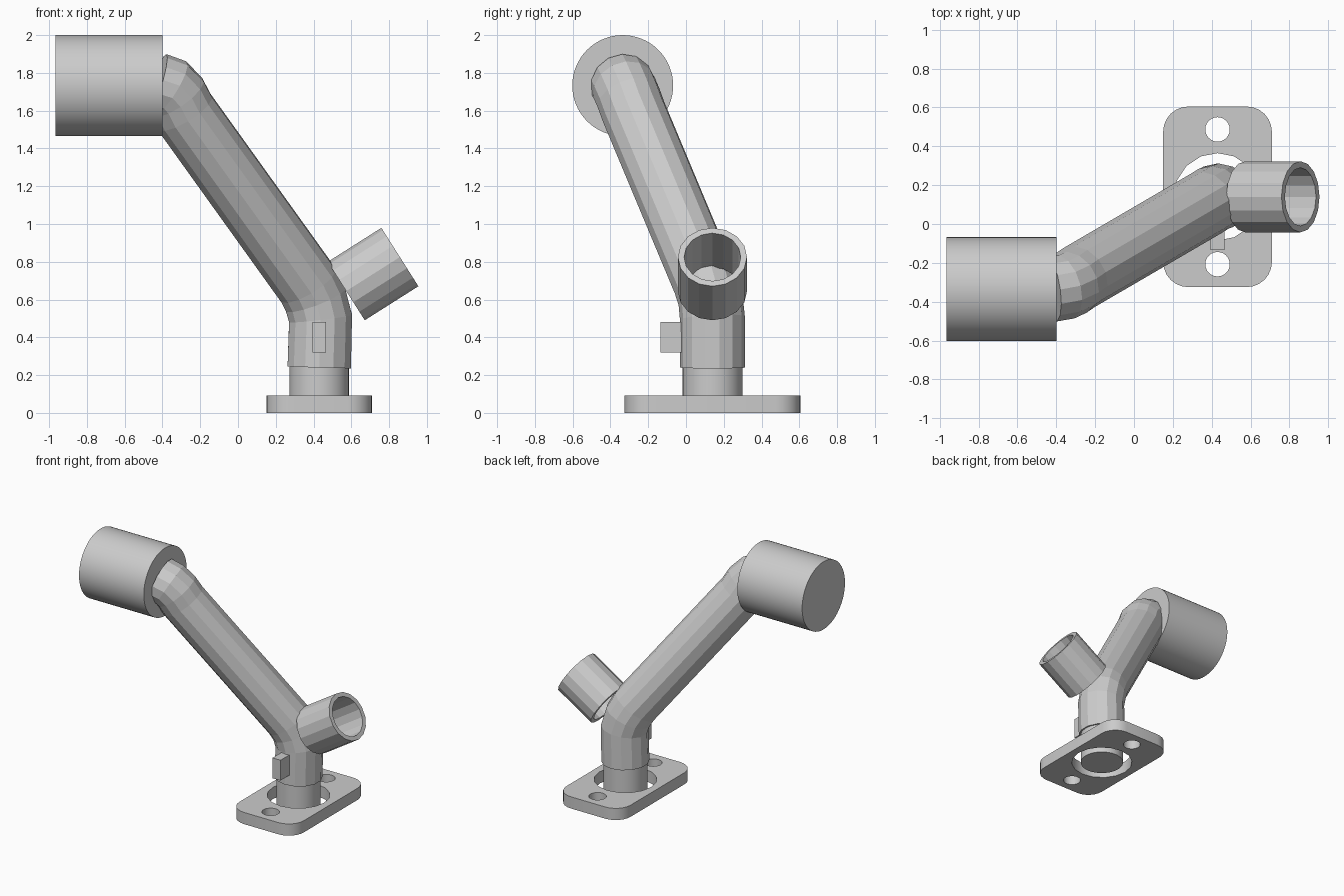
import bpy, bmesh, math
from mathutils import Vector

if "Cube" in bpy.data.objects:
    bpy.data.objects.remove(bpy.data.objects["Cube"])

CX, CY = 0.43, 0.14  # axis of the foot


def add_object(name, bm):
    bmesh.ops.recalc_face_normals(bm, faces=bm.faces)
    mesh = bpy.data.meshes.new(name)
    bm.to_mesh(mesh)
    bm.free()
    ob = bpy.data.objects.new(name, mesh)
    bpy.context.collection.objects.link(ob)
    return ob


def smooth(ob):
    bpy.ops.object.select_all(action='DESELECT')
    ob.select_set(True)
    bpy.context.view_layer.objects.active = ob
    bpy.ops.object.shade_smooth_by_angle(angle=math.radians(30))


def sweep(name, path, radius, sides, inner=None):
    """Tube along a path; with an inner radius it is an open, hollow pipe."""
    pts = [Vector(p) for p in path]
    bm = bmesh.new()

    def skin(r):
        rings, side = [], None
        for i, p in enumerate(pts):
            a = (p - pts[i - 1]).normalized() if i else None
            b = (pts[i + 1] - p).normalized() if i + 1 < len(pts) else None
            t = ((a or b) + (b or a)).normalized()
            if side is None:
                side = Vector((0, 1, 0)) if abs(t.y) < 0.9 else Vector((1, 0, 0))
            side = (side - t * side.dot(t)).normalized()
            up = t.cross(side)
            rings.append([bm.verts.new(p + r * (side * math.cos(w) + up * math.sin(w)))
                          for w in (2 * math.pi * k / sides for k in range(sides))])
        for lo, hi in zip(rings, rings[1:]):
            bridge(lo, hi)
        return rings

    def bridge(lo, hi):
        for k in range(sides):
            n = (k + 1) % sides
            bm.faces.new((lo[k], lo[n], hi[n], hi[k]))

    outer = skin(radius)
    if inner:
        bore = skin(inner)
        bridge(outer[0], bore[0])
        bridge(outer[-1], bore[-1])
    else:
        bm.faces.new(outer[0])
        bm.faces.new(outer[-1])
    return add_object(name, bm)


def circle(x, y, r, n):
    return [(x + r * math.cos(2 * math.pi * k / n), y + r * math.sin(2 * math.pi * k / n))
            for k in range(n)]


# Base plate: rounded rectangle with a centre hole and two bolt holes
hx, hy, cr = 0.28, 0.465, 0.13
outline = []
for q, (sx, sy) in enumerate([(1, 1), (-1, 1), (-1, -1), (1, -1)]):
    for k in range(7):
        w = math.pi / 2 * (q + k / 6)
        outline.append((CX + sx * (hx - cr) + cr * math.cos(w),
                        CY + sy * (hy - cr) + cr * math.sin(w)))
curve = bpy.data.curves.new("base_plate", 'CURVE')
curve.dimensions = '2D'
curve.fill_mode = 'BOTH'
curve.extrude = 0.046
for loop in (outline, circle(CX, CY, 0.225, 16),
             circle(CX, CY + 0.347, 0.063, 24), circle(CX, CY - 0.347, 0.063, 24)):
    sp = curve.splines.new('POLY')
    sp.points.add(len(loop) - 1)
    for pt, (x, y) in zip(sp.points, loop):
        pt.co = (x, y, 0, 1)
    sp.use_cyclic_u = True
plate = bpy.data.objects.new("base_plate", curve)
plate.location.z = 0.046
bpy.context.collection.objects.link(plate)
bpy.context.view_layer.objects.active = plate
plate.select_set(True)
bpy.ops.object.convert(target='MESH')
smooth(bpy.context.view_layer.objects.active)

# Foot collar
smooth(sweep("foot_collar", [(CX, CY, 0), (CX, CY, 0.26)], 0.158, 32))

# Bent arm: upright stub, slanted run, elbow into the drum
sweep("bent_arm", [(CX, CY, 0.24), (0.437, CY, 0.50), (0.41, 0.13, 0.60), (0.37, 0.105, 0.68),
                   (-0.285, -0.277, 1.593), (-0.325, -0.305, 1.67),
                   (-0.365, -0.325, 1.715), (-0.43, -0.335, 1.735)], 0.172, 14)

# Drum at the top end
smooth(sweep("drum", [(-0.965, -0.335, 1.733), (-0.4, -0.335, 1.733)], 0.267, 64))

# Open side nozzle
sweep("side_nozzle", [(0.573, CY, 0.645), (0.857, CY, 0.825)], 0.183, 16, inner=0.15)

# Small tab on the front of the stub
bm = bmesh.new()
bmesh.ops.create_cube(bm, size=1)
bmesh.ops.scale(bm, vec=(0.07, 0.155, 0.16), verts=bm.verts)
bmesh.ops.translate(bm, vec=(0.43, -0.057, 0.40), verts=bm.verts)
add_object("front_tab", bm)
